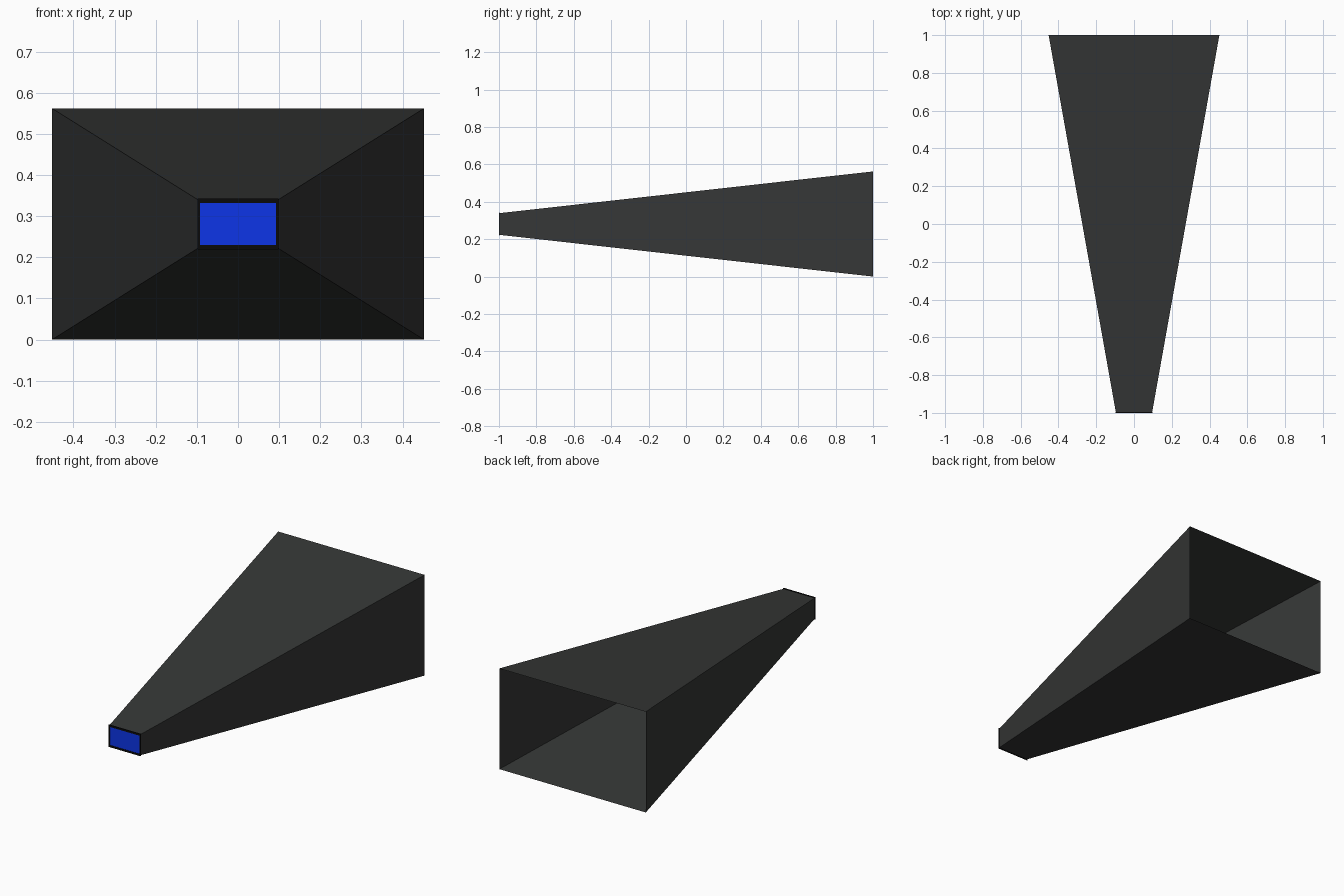
import bpy, bmesh

if "Cube" in bpy.data.objects:
    bpy.data.objects.remove(bpy.data.objects["Cube"])

ZC = 0.281  # height of the centre axis


def material(name, color):
    m = bpy.data.materials.new(name)
    m.diffuse_color = color
    m.use_nodes = True
    m.node_tree.nodes["Principled BSDF"].inputs["Base Color"].default_value = m.diffuse_color
    return m


def rect(bm, hx, hz, y):
    return [bm.verts.new((sx * hx, y, ZC + sz * hz))
            for sx, sz in ((-1, -1), (1, -1), (1, 1), (-1, 1))]


def bridge(bm, a, b):
    for i in range(4):
        j = (i + 1) % 4
        bm.faces.new((a[i], a[j], b[j], b[i]))


def finish(bm, name, mat):
    bmesh.ops.recalc_face_normals(bm, faces=bm.faces[:])
    me = bpy.data.meshes.new(name)
    bm.to_mesh(me)
    bm.free()
    me.materials.append(mat)
    ob = bpy.data.objects.new(name, me)
    bpy.context.collection.objects.link(ob)
    return ob


charcoal = material("charcoal", (0.036, 0.038, 0.037, 1))
black = material("black", (0.003, 0.003, 0.003, 1))
blue = material("blue", (0.004, 0.035, 0.80, 1))

# Tapered hood: thin open shell widening towards the back
bm = bmesh.new()
bridge(bm, rect(bm, 0.096, 0.058, -0.997), rect(bm, 0.452, 0.281, 1.0))
finish(bm, "hood", charcoal)

# Screen closing the narrow end
bm = bmesh.new()
bm.faces.new(rect(bm, 0.093, 0.052, -0.998))
finish(bm, "screen", blue)

# Thin bezel around the screen
bm = bmesh.new()
loops = [rect(bm, hx, hz, y) for hx, hz, y in (
    (0.092, 0.051, -1.0), (0.099, 0.062, -1.0),
    (0.099, 0.062, -0.996), (0.092, 0.051, -0.996))]
for i in range(4):
    bridge(bm, loops[i], loops[(i + 1) % 4])
finish(bm, "bezel", black)
